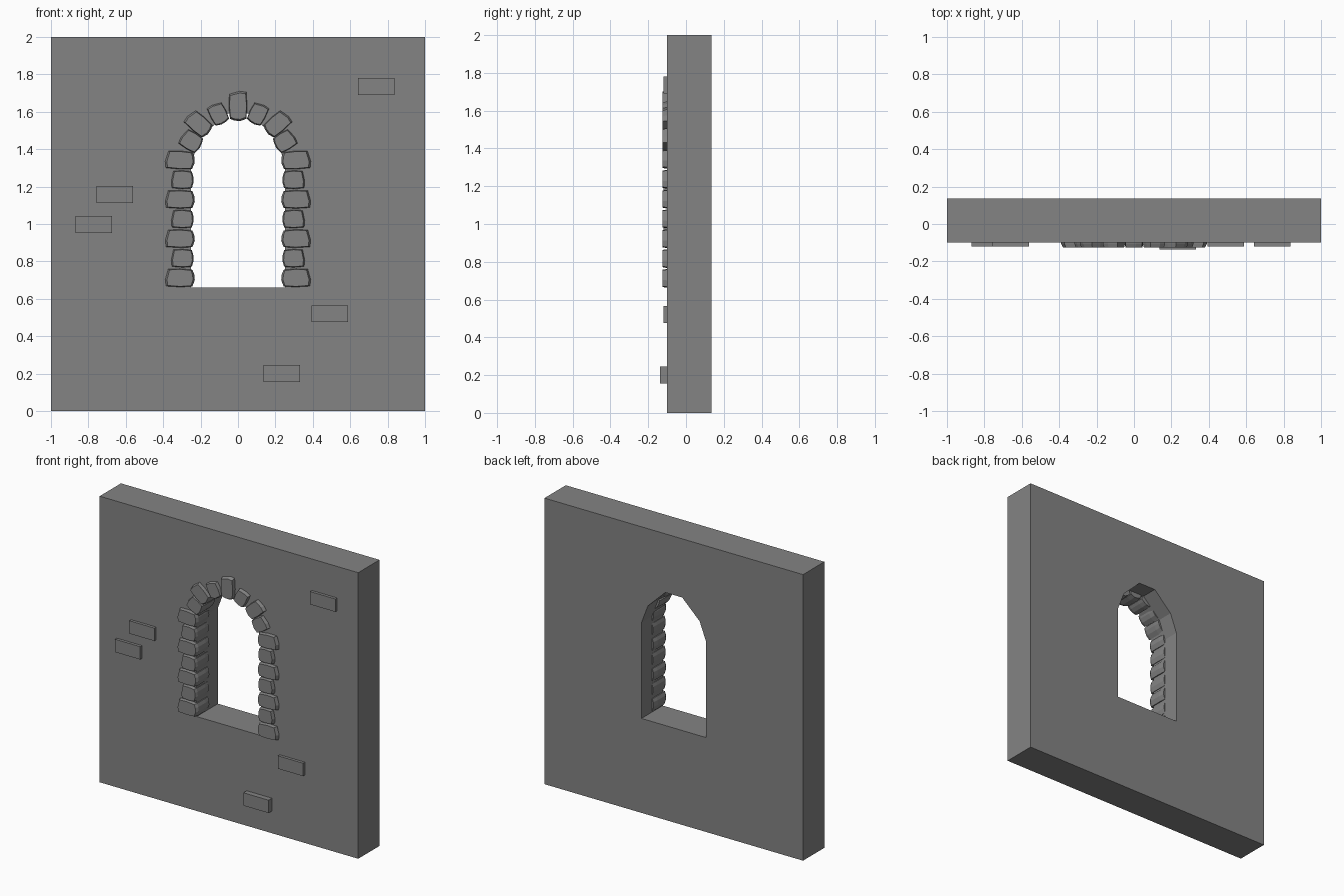
import bpy, bmesh, math
from mathutils import Matrix, Vector

cube = bpy.data.objects.get("Cube")
if cube:
    bpy.data.objects.remove(cube, do_unlink=True)

stone_grey = bpy.data.materials.new("stone_grey")
stone_grey.use_nodes = True
GREY = (0.23, 0.23, 0.23, 1)
stone_grey.diffuse_color = GREY
stone_grey.node_tree.nodes["Principled BSDF"].inputs["Base Color"].default_value = GREY

FRONT, BACK = -0.10, 0.135


def finish(name, bm):
    bmesh.ops.recalc_face_normals(bm, faces=bm.faces)
    mesh = bpy.data.meshes.new(name)
    bm.to_mesh(mesh)
    bm.free()
    mesh.materials.append(stone_grey)
    obj = bpy.data.objects.new(name, mesh)
    bpy.context.collection.objects.link(obj)
    return obj


def add_loop(bm, points, y):
    verts = [bm.verts.new((x, y, z)) for x, z in points]
    return [bm.edges.new((v, verts[(i + 1) % len(verts)])) for i, v in enumerate(verts)]


# Wall slab with a faceted arched opening
bm = bmesh.new()
half_arch = [(0.25, 0.66), (0.25, 1.33), (0.20, 1.46), (0.065, 1.59)]
opening = half_arch + [(-x, z) for x, z in reversed(half_arch)]
edges = add_loop(bm, [(-1, 0), (1, 0), (1, 2), (-1, 2)], FRONT) + add_loop(bm, opening, FRONT)
bmesh.ops.triangle_fill(bm, edges=edges, use_beauty=True, normal=(0, -1, 0))
extruded = bmesh.ops.extrude_face_region(bm, geom=bm.faces[:], use_keep_orig=True)
bmesh.ops.translate(bm, vec=(0, BACK - FRONT, 0),
                    verts=[v for v in extruded["geom"] if isinstance(v, bmesh.types.BMVert)])
finish("wall", bm)

# Rough-cut stone outline: first axis runs outward from the opening
OUTLINE = [(-0.5, -0.12), (-0.42, -0.46), (0.0, -0.5), (0.47, -0.45),
           (0.5, -0.1), (0.4, 0.47), (0.0, 0.5), (-0.42, 0.44), (-0.48, 0.2)]


def stone(name, x, z, length, width, angle, mirror, front=-0.125):
    bm = bmesh.new()
    rings = []
    for y, sx, sz in ((0.02, 0.94, 0.96), (-0.02, 1, 1), (front + 0.02, 1, 1), (front, 0.88, 0.93)):
        rings.append([bm.verts.new((u * length * sx, y, w * width * sz)) for u, w in OUTLINE])
    n = len(OUTLINE)
    for a, b in zip(rings, rings[1:]):
        for i in range(n):
            j = (i + 1) % n
            bm.faces.new((a[i], a[j], b[j], b[i]))
    bm.faces.new(rings[0])
    bm.faces.new(rings[-1])
    turn = Matrix.Translation(Vector((x, 0, z))) @ Matrix.Rotation(-math.radians(angle), 4, "Y")
    bmesh.ops.transform(bm, matrix=Matrix.Scale(mirror, 4, (1, 0, 0)) @ turn, verts=bm.verts)
    finish(name, bm)


# Jamb stones alternate long and short; arch stones turn towards the keystone
side_stones = [(0.31 if i % 2 == 0 else 0.297, 0.712 + i * 0.105,
                0.158 if i % 2 == 0 else 0.12, 0.098, 2 if i == 6 else 0) for i in range(7)]
side_stones += [(0.25, 1.443, 0.115, 0.098, 30),
                (0.21, 1.535, 0.145, 0.095, 40),
                (0.105, 1.588, 0.115, 0.09, 62)]
for side, mirror in (("left", 1), ("right", -1)):
    for i, spec in enumerate(side_stones):
        part = "jamb_stone" if i < 7 else "arch_stone"
        stone(f"{side}_{part}_{i + 1}", *spec, mirror)
stone("keystone", 0, 1.63, 0.16, 0.098, 90, 1)

# Loose bricks standing proud of the wall face
for i, (x, z, front) in enumerate([(0.74, 1.735, -0.12), (-0.66, 1.157, -0.12), (-0.77, 0.998, -0.12),
                                   (0.49, 0.52, -0.12), (0.235, 0.2, -0.137)]):
    bm = bmesh.new()
    size = Matrix.Diagonal((0.195, -0.08 - front, 0.09, 1))
    bmesh.ops.create_cube(bm, size=1, matrix=Matrix.Translation((x, (front - 0.08) / 2, z)) @ size)
    finish(f"brick_{i + 1}", bm)
